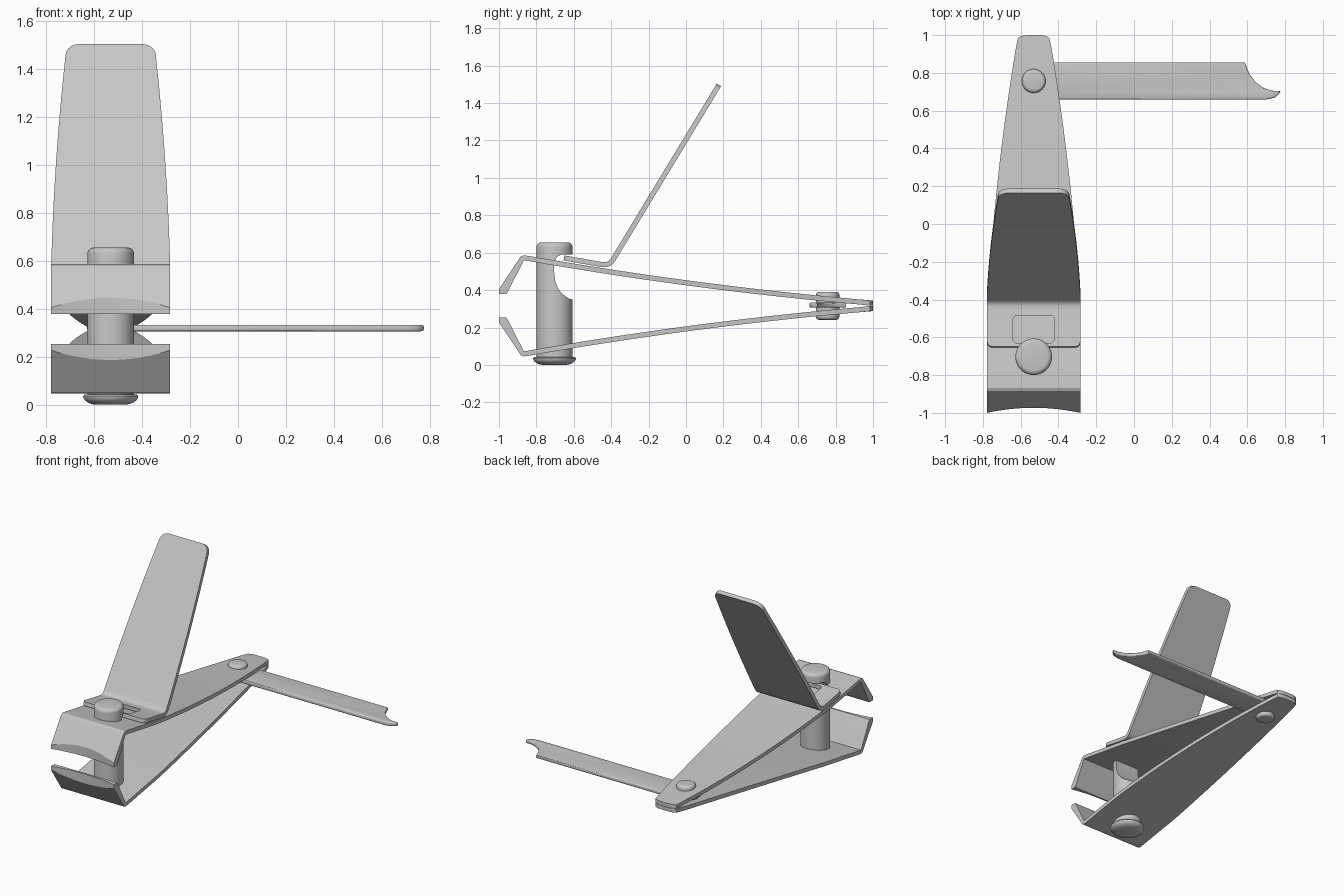
import bpy, bmesh, math
from mathutils import Vector

if "Cube" in bpy.data.objects:
    bpy.data.objects.remove(bpy.data.objects["Cube"])

CX = -0.531        # centre line of the clipper body
MID = 0.316        # height of the plane between the two arms
POST_Y, PIVOT_Y = -0.703, 0.757

steel = bpy.data.materials.new("brushed steel grey")
steel.use_nodes = True
grey = (0.57, 0.57, 0.57, 1)
steel.diffuse_color = grey
steel.node_tree.nodes["Principled BSDF"].inputs["Base Color"].default_value = grey


def make(name, bm):
    bmesh.ops.recalc_face_normals(bm, faces=bm.faces)
    me = bpy.data.meshes.new(name)
    bm.to_mesh(me)
    bm.free()
    ob = bpy.data.objects.new(name, me)
    bpy.context.collection.objects.link(ob)
    me.materials.append(steel)
    return ob


def smooth(ob):
    ob.data.shade_smooth()
    ob.data.set_sharp_from_angle(angle=math.radians(30))


def cut(ob, cutter):
    mod = ob.modifiers.new("cut", 'BOOLEAN')
    mod.object, mod.solver = cutter, 'EXACT'
    bpy.context.view_layer.update()
    deps = bpy.context.evaluated_depsgraph_get()
    ob.data = bpy.data.meshes.new_from_object(ob.evaluated_get(deps))
    ob.modifiers.clear()
    bpy.data.objects.remove(cutter)


def sheet(name, outer, inner, width, place=lambda k, u, p: p, cols=12):
    """Bent plate: outer and inner (y, z) lines swept across its width."""
    bm = bmesh.new()
    us = [-1 + 2 * c / cols for c in range(cols + 1)]

    def vert(k, u, p):
        y, z = place(k, u, p)
        return bm.verts.new((CX + u * width[k], y, z))
    n = len(outer)
    A = [[vert(k, u, outer[k]) for k in range(n)] for u in us]
    B = [[vert(k, u, inner[k]) for k in range(n)] for u in us]
    for c in range(cols):
        for G in (A, B):
            for k in range(n - 1):
                bm.faces.new((G[c][k], G[c][k + 1], G[c + 1][k + 1], G[c + 1][k]))
        for k in (0, n - 1):
            bm.faces.new((A[c][k], A[c + 1][k], B[c + 1][k], B[c][k]))
    for c in (0, cols):
        for k in range(n - 1):
            bm.faces.new((A[c][k], A[c][k + 1], B[c][k + 1], B[c][k]))
    return make(name, bm)


def offset(path, d):
    """Shift a (y, z) line sideways by d, to its left."""
    out = []
    for i, p in enumerate(path):
        a, b = path[max(i - 1, 0)], path[min(i + 1, len(path) - 1)]
        t = (Vector(b) - Vector(a)).normalized()
        out.append((p[0] - t.y * d, p[1] + t.x * d))
    return out


def lathe(name, profile, y, steps=48):
    bm = bmesh.new()
    vs = [bm.verts.new((r, 0, z)) for r, z in profile]
    edges = [bm.edges.new(e) for e in zip(vs, vs[1:])]
    bmesh.ops.spin(bm, geom=vs + edges, cent=(0, 0, 0), axis=(0, 0, 1),
                   angle=2 * math.pi, steps=steps)
    bmesh.ops.remove_doubles(bm, verts=bm.verts, dist=0.0005)
    bmesh.ops.translate(bm, verts=bm.verts, vec=(CX, y, 0))
    return make(name, bm)


def prism(name, pts, vec, bevel=0):
    """Flat outline of 3D points pushed along vec."""
    bm = bmesh.new()
    face = bm.faces.new([bm.verts.new(p) for p in pts])
    ext = bmesh.ops.extrude_face_region(bm, geom=[face], use_keep_orig=True)
    top = [g for g in ext["geom"] if isinstance(g, bmesh.types.BMVert)]
    bmesh.ops.translate(bm, verts=top, vec=vec)
    if bevel:
        axis = Vector(vec).normalized()
        rim = [e for e in bm.edges if abs(
            (e.verts[0].co - e.verts[1].co).normalized().dot(axis)) < 0.5]
        bmesh.ops.bevel(bm, geom=rim, offset=bevel, segments=3,
                        profile=0.5, affect='EDGES')
    return make(name, bm)


def corner(d, r):
    """Width lost at distance d from an end with corner radius r."""
    return r - math.sqrt(r * r - (r - d) ** 2) if d < r else 0


# Spring arms with bent, concave cutting jaws
THICK = 0.027
EDGE_Z = 0.378
bend = [(-0.985, 0.428), (-0.895, 0.563), (-0.884, 0.579), (-0.868, 0.586)]
ys = [-0.84 + 1.84 * i / 24 for i in range(25)]
line = bend + [(y, 0.453 - 0.1336 * y + 0.0246 * y * y) for y in ys]
arm_outer = [(-1, EDGE_Z), (-1, 0.405)] + line[1:]
arm_inner = [(-0.962, EDGE_Z), (-0.95, 0.396)] + offset(line, -THICK)[1:]


def arm_width(y):
    t = max(y + 0.5, 0)
    return 0.248 - 0.0485 * t - 0.041 * t * t


arm_w = [arm_width(p[0]) for p in arm_outer]
LAST = len(arm_outer) - 1


def arm(name, flip):
    def place(k, u, p):
        y, z = p
        if k < 2 and y == -1:              # concave cutting edge
            y += 0.027 * (1 - u * u)
            z += 1.5 * (y + 1) * k
        if k == LAST:                      # rounded tail
            y = 1 - 0.015 * u ** 4
        return y, (2 * MID - z if flip else z)
    smooth(sheet(name, arm_outer, arm_inner, arm_w, place))


arm("upper_arm", False)
arm("lower_arm", True)

# Lever: short foot on the arm, bend, then the raised thumb plate
foot = [(-0.652 + d, 0.572 - 0.175 * d) for d in (0, 0.004, 0.012, 0.03, 0.1, 0.19)]
foot_w = [0.248 - corner(d, 0.03) for d in (0, 0.004, 0.012, 0.03, 0.1, 0.19)]
curve = [(-0.435, 0.536), (-0.42, 0.538), (-0.405, 0.546), (-0.392, 0.56)]
start, end = Vector((-0.382, 0.576)), Vector((0.176, 1.497))
length = (end - start).length
steps = [length * i / 16 for i in range(16)]
steps += [length - d for d in (0.05, 0.035, 0.022, 0.012, 0.004, 0)]
plate = [tuple(start.lerp(end, s / length)) for s in steps]
plate_w = [0.248 - 0.025 * s / length - 0.04 * (s / length) ** 2
           - corner(length - s, 0.05) for s in steps]
path = foot + curve + plate
lever = sheet("lever", offset(path, THICK / 2), offset(path, -THICK / 2),
              foot_w + [0.248] * len(curve) + plate_w)
hw, hd, ch = 0.11, 0.072, 0.015
slot = []
for sx, sy in ((1, 1), (-1, 1), (-1, -1), (1, -1)):
    pair = [(CX + sx * hw, -0.557 + sy * (hd - ch), 0.45),
            (CX + sx * (hw - ch), -0.557 + sy * hd, 0.45)]
    slot += pair if sx == sy else pair[::-1]
cut(lever, prism("slot_cutter", slot, (0, 0, 0.2)))
smooth(lever)

# Post with a rounded head and a notch that holds the lever
R = 0.097
head = [(R - 0.025 + 0.025 * math.cos(a), 0.63 + 0.025 * math.sin(a))
        for a in [math.pi / 2 * i / 5 for i in range(6)]]
post = lathe("post", [(0, 0.03), (R, 0.03)] + head + [(0, 0.655)], POST_Y)
notch = [(-0.58, 0.345), (-0.625, 0.354), (-0.66, 0.378), (-0.685, 0.41),
         (-0.7, 0.45), (-0.705, 0.5), (-0.705, 0.55), (-0.69, 0.578),
         (-0.665, 0.59), (-0.58, 0.59)]
cut(post, prism("notch_cutter", [(CX - 0.2, y, z) for y, z in notch], (0.4, 0, 0)))
smooth(post)

# Domed foot of the post
dome = [(0.055 + 0.06 * math.sin(a), 0.036 - 0.036 * math.cos(a))
        for a in [math.pi / 2 * i / 6 for i in range(7)]]
smooth(lathe("post_foot", [(0, 0)] + dome + [(0.11, 0.042), (0, 0.046)], POST_Y))

# Tail rivet joining the arms and the file
r = 0.063
half = [(r - 0.018 + 0.018 * math.cos(a), 0.057 + 0.018 * math.sin(a))
        for a in [math.pi / 2 * i / 4 for i in range(5)]]
rivet = [(0, 0.075)] + half[::-1] + [(x, -z) for x, z in half] + [(0, -0.075)]
smooth(lathe("tail_rivet", [(x, MID + z) for x, z in rivet], PIVOT_Y))

# Swing-out file with a hooked cleaning tip
W = 0.098
round_end = [(CX + W * math.cos(a), PIVOT_Y + W * math.sin(a))
             for a in [math.pi / 2 + math.pi * i / 12 for i in range(13)]]
tip = [(0.70, 0.659), (0.742, 0.668), (0.765, 0.685), (0.775, 0.703),
       (0.73, 0.706), (0.685, 0.721), (0.645, 0.75), (0.613, 0.79),
       (0.598, 0.825), (0.587, 0.855)]
smooth(prism("nail_file", [(x, y, 0.306) for x, y in round_end + tip],
             (0, 0, THICK), bevel=0.008))
